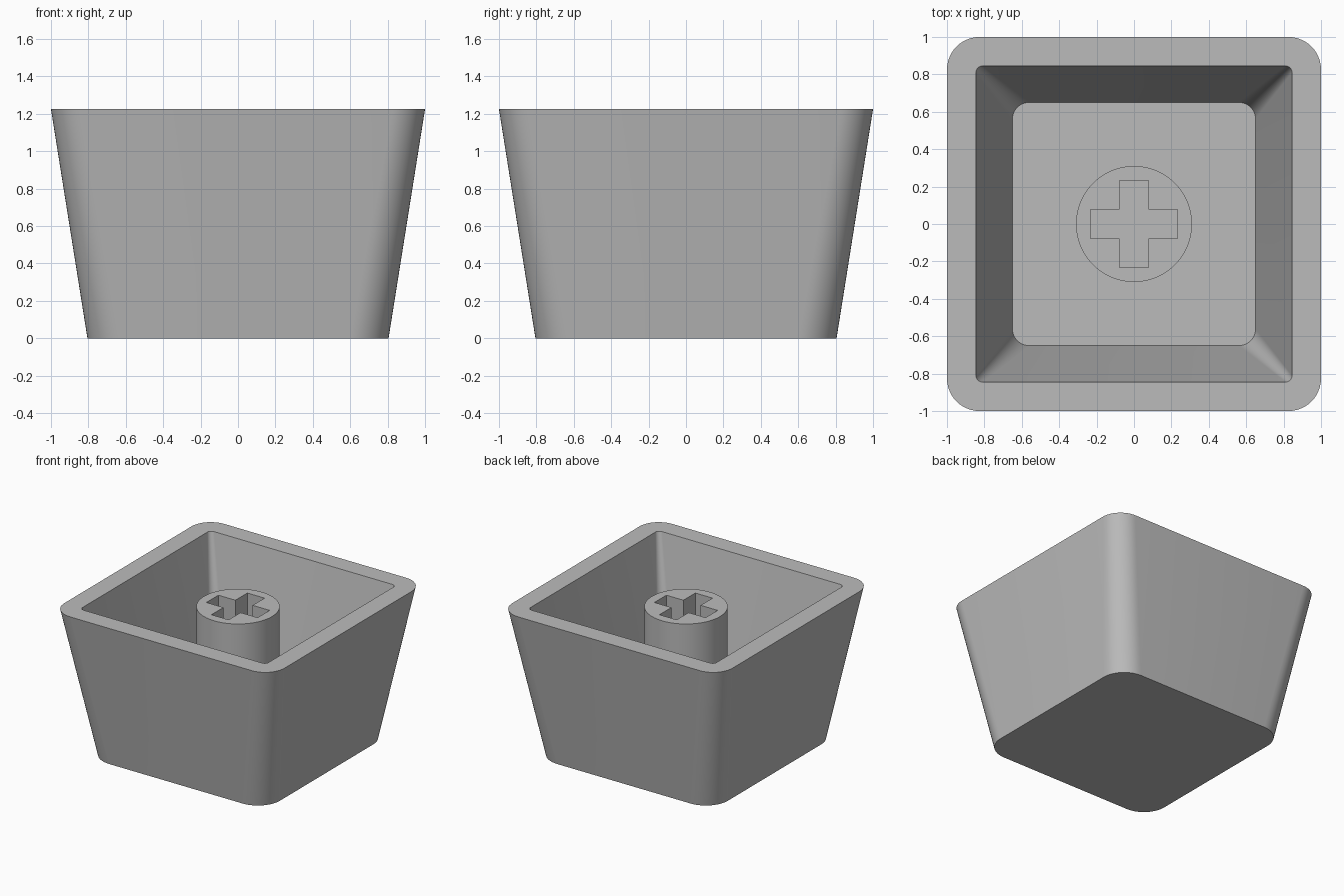
import bpy
import bmesh
from math import sin, cos, pi, radians

cube = bpy.data.objects.get("Cube")
if cube:
    bpy.data.objects.remove(cube, do_unlink=True)

# Single grey plastic
GREY = (0.5, 0.5, 0.5, 1.0)
plastic = bpy.data.materials.new("grey_plastic")
plastic.use_nodes = True
plastic.diffuse_color = GREY
plastic.node_tree.nodes["Principled BSDF"].inputs["Base Color"].default_value = GREY

HEIGHT = 1.225
FLOOR = 0.165
STEM_TOP = 1.15
SLOT_FLOOR = 0.65


def rounded_square(half, radius, steps=12):
    """Counter-clockwise outline of a square with round corners."""
    c = half - radius
    points = []
    for i, (sx, sy) in enumerate([(1, 1), (-1, 1), (-1, -1), (1, -1)]):
        for k in range(steps + 1):
            a = (i + k / steps) * pi / 2
            points.append((sx * c + radius * cos(a), sy * c + radius * sin(a)))
    return points


def circle(radius, count=96):
    return [(radius * cos(2 * pi * i / count), radius * sin(2 * pi * i / count))
            for i in range(count)]


def cross(arm, half_width):
    """Plus-shaped outline: one arm turned four times."""
    points = []
    x, y = 1, 0
    for _ in range(4):
        for along, side in [(arm, -half_width), (arm, half_width), (half_width, half_width)]:
            points.append((along * x - side * y, along * y + side * x))
        x, y = -y, x
    return points


def ring(bm, outline, z):
    return [bm.verts.new((x, y, z)) for x, y in outline]


def skin(bm, a, b):
    """Wall of quads between two rings with equal point counts."""
    n = len(a)
    for i in range(n):
        j = (i + 1) % n
        bm.faces.new((a[i], a[j], b[j], b[i]))


def ring_edges(bm, verts):
    return [bm.edges.get((verts[i - 1], verts[i])) for i in range(len(verts))]


def finish(bm, name):
    bmesh.ops.recalc_face_normals(bm, faces=bm.faces)
    mesh = bpy.data.meshes.new(name)
    bm.to_mesh(mesh)
    bm.free()
    mesh.materials.append(plastic)
    obj = bpy.data.objects.new(name, mesh)
    bpy.context.collection.objects.link(obj)
    mesh.shade_smooth()
    mesh.set_sharp_from_angle(angle=radians(30))
    return obj


# Tapered hollow shell, open at the top
bm = bmesh.new()
rings = [ring(bm, rounded_square(half, radius), z) for half, radius, z in [
    (0.805, 0.2, 0), (1.0, 0.175, HEIGHT),
    (0.845, 0.035, HEIGHT), (0.65, 0.09, FLOOR)]]
for lower, upper in zip(rings, rings[1:]):
    skin(bm, lower, upper)
bm.faces.new(rings[0])
bm.faces.new(rings[-1])
finish(bm, "shell")

# Round stem with a cross-shaped socket, rooted in the shell floor
bm = bmesh.new()
base = ring(bm, circle(0.31), FLOOR - 0.05)
top = ring(bm, circle(0.31), STEM_TOP)
slot_top = ring(bm, cross(0.233, 0.078), STEM_TOP)
slot_base = ring(bm, cross(0.233, 0.078), SLOT_FLOOR)
skin(bm, base, top)
skin(bm, slot_top, slot_base)
bm.faces.new(base)
bm.faces.new(slot_base)
bmesh.ops.triangle_fill(bm, use_beauty=True, normal=(0, 0, 1),
                        edges=ring_edges(bm, top) + ring_edges(bm, slot_top))
finish(bm, "stem")
